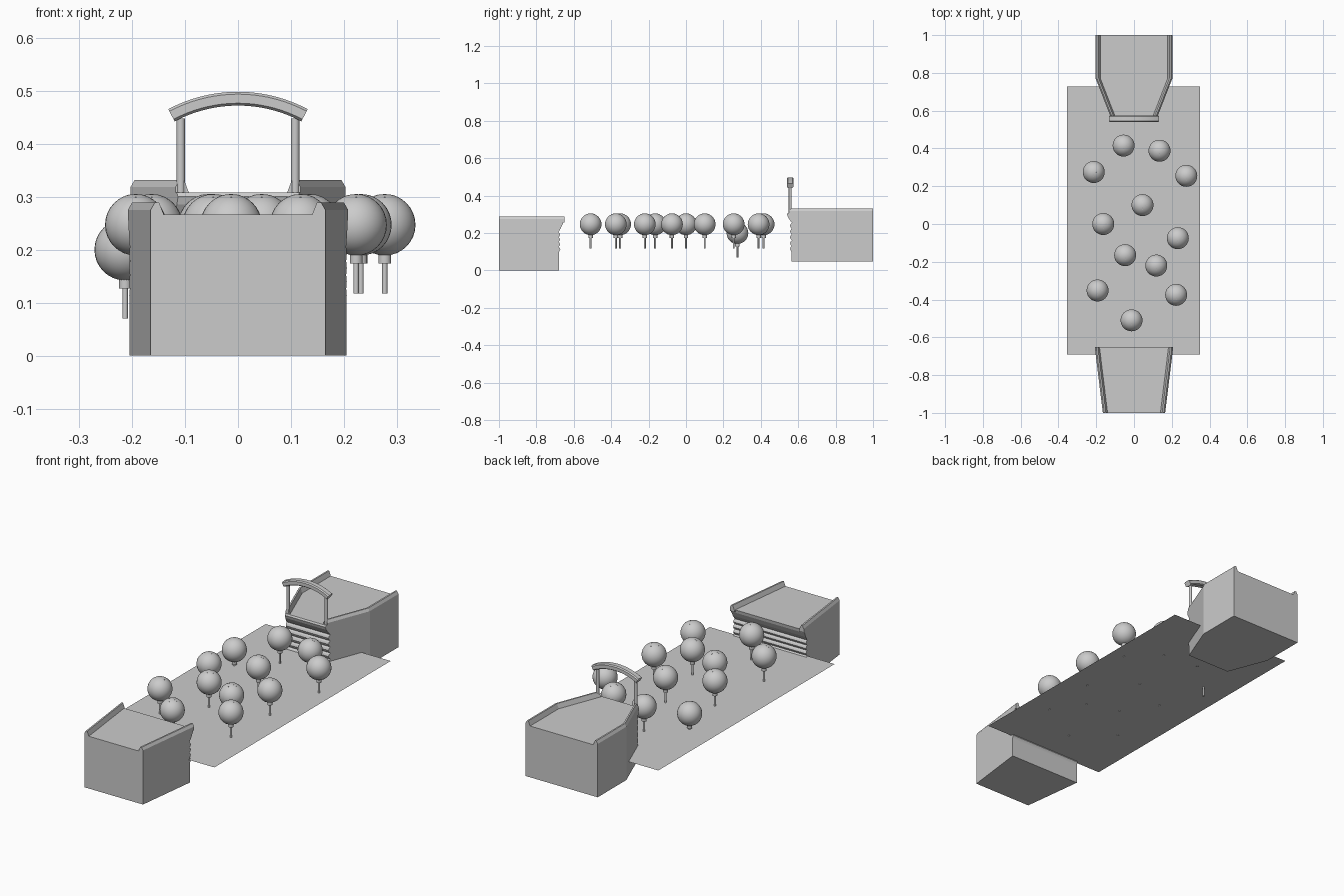
import bpy, bmesh, math
from mathutils import Matrix, Vector

if "Cube" in bpy.data.objects:
    bpy.data.objects.remove(bpy.data.objects["Cube"])


def make(name, bm, smooth=False):
    bmesh.ops.recalc_face_normals(bm, faces=bm.faces)
    me = bpy.data.meshes.new(name)
    bm.to_mesh(me)
    bm.free()
    ob = bpy.data.objects.new(name, me)
    bpy.context.collection.objects.link(ob)
    if smooth:
        bpy.context.view_layer.objects.active = ob
        ob.select_set(True)
        bpy.ops.object.shade_smooth_by_angle(angle=math.radians(35))
        ob.select_set(False)
    return ob


def bridge(bm, rings):
    """Closed rings joined into a capped solid."""
    vs = [[bm.verts.new(p) for p in r] for r in rings]
    n = len(vs[0])
    for a, b in zip(vs, vs[1:]):
        for i in range(n):
            j = (i + 1) % n
            bm.faces.new((a[i], a[j], b[j], b[i]))
    bm.faces.new(vs[0])
    bm.faces.new(vs[-1][::-1])


def block(name, profile, width):
    """Side profile (y, z) spread to a half width that depends on y."""
    bm = bmesh.new()
    bridge(bm, [[(s * width(y), y, z) for y, z in profile] for s in (-1, 1)])
    return make(name, bm)


def rim(name, path, floor, height):
    """Chamfered kerb along a plan path (half width, y), on both sides."""
    section = [(0, -0.01), (0, height - 0.014), (0.008, height),
               (0.016, height), (0.026, -0.002), (0.026, -0.01)]
    bm = bmesh.new()
    for s in (-1, 1):
        bridge(bm, [[(s * (x - d), y, floor + h) for d, h in section] for x, y in path])
    return make(name, bm)


def ridges(y, out, top, bottom, count):
    """Stack of rounded slats going down a wall."""
    pts, step = [], (top - bottom) / count
    for i in range(count):
        for t in (0.0, 0.2, 0.5, 0.8):
            pts.append((y + out * math.sin(math.pi * t), top - step * (i + t)))
    return pts


# Front platform
front_w = lambda y: 0.165 + (y + 1) * 0.043 / 0.35
front_profile = [(-1, 0), (-1, 0.266), (-0.655, 0.266), (-0.658, 0.25), (-0.67, 0.225)]
front_profile += ridges(-0.682, 0.010, 0.205, 0.10, 4) + [(-0.678, 0.10), (-0.678, 0)]
block("front_platform", front_profile, front_w)
rim("front_platform_rims", [(0.165, -1), (front_w(-0.65), -0.65)], 0.266, 0.023)

# Back platform: straight rear half and tapered front half
back_w = lambda y: 0.203 + (y - 0.77) * 0.078 / 0.2
block("back_platform_rear", [(0.77, 0.047), (1, 0.047), (1, 0.308), (0.77, 0.308)],
      lambda y: 0.203)
taper = [(0.77, 0.047), (0.77, 0.308), (0.545, 0.308), (0.54, 0.30), (0.545, 0.285), (0.558, 0.265)]
taper += ridges(0.566, -0.010, 0.255, 0.10, 5) + [(0.564, 0.10), (0.564, 0.047)]
block("back_platform_taper", taper, back_w)
rim("back_platform_rims", [(0.203, 1), (0.203, 0.77), (back_w(0.552), 0.552)], 0.308, 0.024)

# Thin ground sheet
bm = bmesh.new()
bm.faces.new([bm.verts.new(p) for p in
              ((-0.354, -0.69, 0.12), (0.35, -0.69, 0.12), (0.35, 0.728, 0.12), (-0.354, 0.728, 0.12))])
make("ground_sheet", bm)

# Arched sign on two posts
bm = bmesh.new()
rings = []
for i in range(25):
    a = math.radians(-28 + 56 * i / 24)
    rings.append([(r * math.sin(a), 0.557 + d, 0.2175 + r * math.cos(a)) for r, d in
                  ((0.2545, -0.012), (0.259, -0.018), (0.276, -0.018), (0.2805, -0.012),
                   (0.2805, 0.012), (0.276, 0.018), (0.259, 0.018), (0.2545, 0.012))])
bridge(bm, rings)
make("arch_sign", bm, True)
for side, x in (("left", -0.108), ("right", 0.108)):
    bm = bmesh.new()
    bmesh.ops.create_cone(bm, cap_ends=True, segments=16, radius1=0.008, radius2=0.008,
                          depth=0.15, matrix=Matrix.Translation((x, 0.557, 0.373)))
    make("arch_post_" + side, bm, True)

# Ball on a stem, shared by every copy
bm = bmesh.new()
bmesh.ops.create_uvsphere(bm, u_segments=32, v_segments=16, radius=0.058)
for r, z0, z1 in ((0.005, -0.13, -0.06), (0.012, -0.073, -0.052)):
    bmesh.ops.create_cone(bm, cap_ends=True, segments=16, radius1=r, radius2=r, depth=z1 - z0,
                          matrix=Matrix.Translation((0, 0, (z0 + z1) / 2)))
for k in range(4):  # small marks around the crown
    m = (Matrix.Rotation(k * math.pi / 2, 4, 'Z') @ Matrix.Rotation(math.radians(20), 4, 'Y')
         @ Matrix.Translation((0, 0, 0.0565)) @ Matrix.Diagonal((0.014, 0.003, 0.003, 1)))
    bmesh.ops.create_cube(bm, size=1, matrix=m)
ball = make("ball_tree", bm, True)
spots = [(-0.055, 0.415), (0.135, 0.388), (-0.213, 0.275), (0.277, 0.255), (0.045, 0.1),
         (-0.163, 0), (0.232, -0.075), (-0.047, -0.165), (0.118, -0.22), (-0.193, -0.352),
         (0.223, -0.375), (-0.013, -0.51)]
for i, (x, y) in enumerate(spots):
    ob = ball if i == 0 else ball.copy()
    if i:
        bpy.context.collection.objects.link(ob)
    ob.location = (x, y, 0.2 if i == 2 else 0.247)
